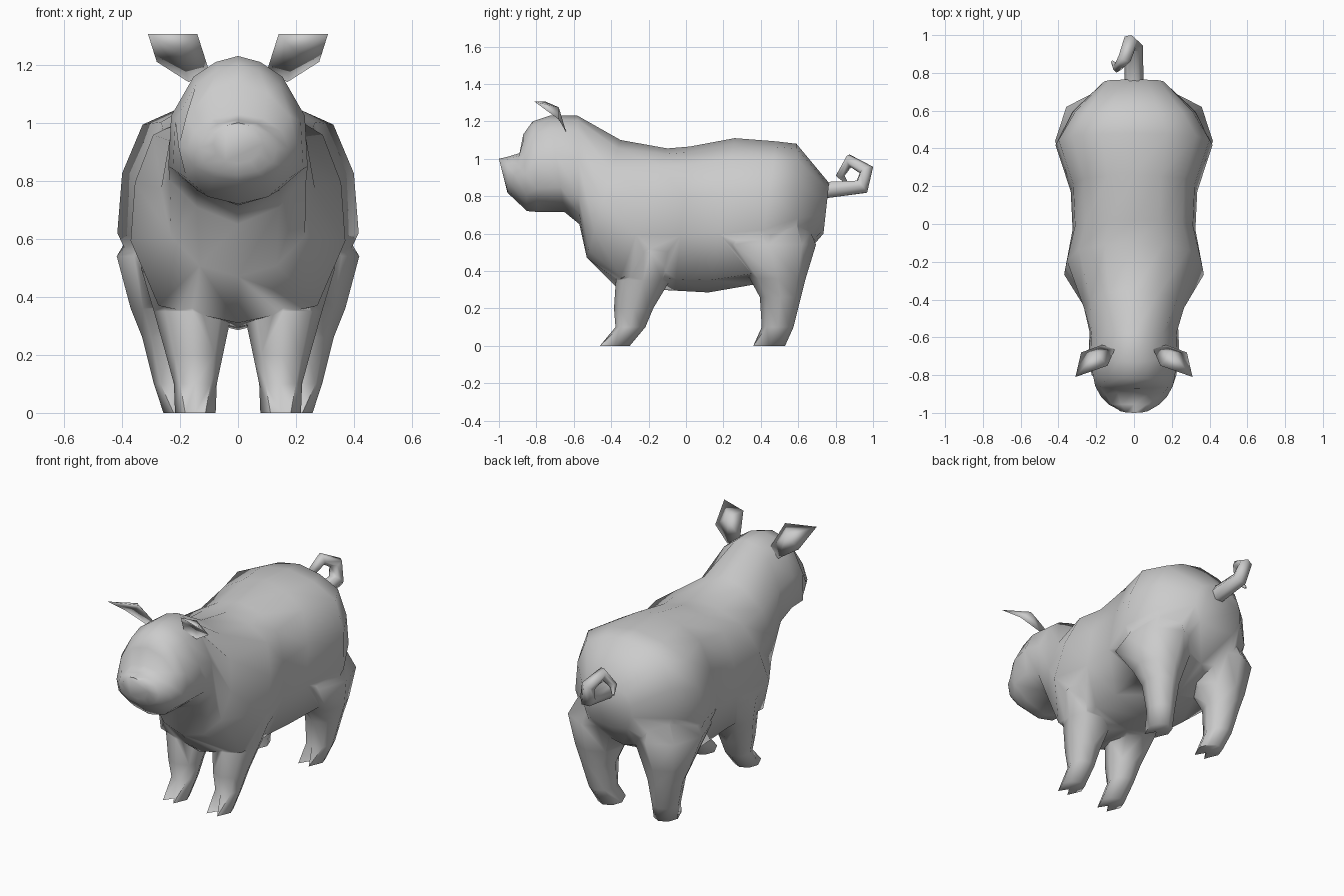
import bpy, bmesh
from math import sin, cos, pi

if "Cube" in bpy.data.objects:
    bpy.data.objects.remove(bpy.data.objects["Cube"])


def activate(ob):
    bpy.ops.object.select_all(action='DESELECT')
    ob.select_set(True)
    bpy.context.view_layer.objects.active = ob


def apply(ob, mod):
    activate(ob)
    bpy.ops.object.modifier_apply(modifier=mod)


def make_object(name, verts, faces, mirror=False):
    me = bpy.data.meshes.new(name)
    me.from_pydata(verts, [], faces)
    bm = bmesh.new()
    bm.from_mesh(me)
    bmesh.ops.recalc_face_normals(bm, faces=bm.faces)
    bm.to_mesh(me)
    bm.free()
    ob = bpy.data.objects.new(name, me)
    bpy.context.collection.objects.link(ob)
    if mirror:
        ob.modifiers.new("mirror", 'MIRROR')
        apply(ob, "mirror")
    return ob


def loft(name, rings, mirror=False):
    n = len(rings[0])
    faces = [(r * n + i, r * n + (i + 1) % n, (r + 1) * n + (i + 1) % n, (r + 1) * n + i)
             for r in range(len(rings) - 1) for i in range(n)]
    last = (len(rings) - 1) * n
    faces += [tuple(range(n)), tuple(range(last, last + n))]
    return make_object(name, [p for ring in rings for p in ring], faces, mirror)


# Half cross-sections from spine to belly: share of half width, share of height
ROUND = [(0, 1), (.5, .93), (.87, .74), (1, .48), (.87, .22), (.5, .06), (0, 0)]
HEAD = [(0, 1), (.32, .96), (.64, .86), (.96, .6), (1, .26), (.6, .1), (0, 0)]
TORSO = [(0, 1), (.42, .96), (.79, .87), (.96, .65), (1, .38), (.74, .08), (0, 0)]


def body_ring(yt, zt, yb, zb, w, profile):
    half = [(x * w, yb + (yt - yb) * s, zb + (zt - zb) * s) for x, s in profile]
    return half + [(-x, y, z) for x, y, z in half[-2:0:-1]]


def leg_ring(x, y, z, rx, ry, n=8):
    return [(x + rx * cos(2 * pi * i / n), y + ry * sin(2 * pi * i / n), z) for i in range(n)]


def hoof_ring(x, y, rx, ry):
    # Sole outline with a cleft between two forward toes
    ring = leg_ring(x, y, 0, rx, ry)
    ring[5] = (x - 0.5 * rx, y - ry, 0)
    ring[6] = (x, y - 0.3 * ry, 0)
    ring[7] = (x + 0.5 * rx, y - ry, 0)
    return ring


# Head and torso: top y/z, bottom y/z, half width, cross-section
sections = [
    (-1.00, 1.00, -0.965, 0.86, 0.085, ROUND),
    (-0.955, 1.01, -0.955, 0.82, 0.135, ROUND),
    (-0.89, 1.03, -0.935, 0.80, 0.175, ROUND),
    (-0.87, 1.13, -0.85, 0.72, 0.205, ROUND),
    (-0.82, 1.20, -0.79, 0.715, 0.225, HEAD),
    (-0.73, 1.23, -0.65, 0.715, 0.24, HEAD),
    (-0.58, 1.23, -0.57, 0.65, 0.235, HEAD),
    (-0.35, 1.10, -0.53, 0.47, 0.265, ROUND),
    (-0.10, 1.055, -0.37, 0.31, 0.37, TORSO),
    (0.02, 1.065, -0.06, 0.295, 0.325, TORSO),
    (0.26, 1.11, 0.12, 0.285, 0.335, TORSO),
    (0.48, 1.093, 0.38, 0.33, 0.416, TORSO),
    (0.59, 1.08, 0.60, 0.44, 0.325, TORSO),
    (0.765, 0.87, 0.735, 0.60, 0.165, TORSO),
]
body = loft("body_with_legs", [body_ring(*s) for s in sections])

# Legs: x, y, z, half width, half depth; then hoof x, y and half sizes
front = [(0.19, -0.19, 0.60, 0.10, 0.11), (0.195, -0.19, 0.50, 0.14, 0.17),
         (0.155, -0.23, 0.35, 0.135, 0.145), (0.15, -0.28, 0.20, 0.098, 0.105),
         (0.147, -0.297, 0.10, 0.074, 0.08)]
rear = [(0.19, 0.45, 0.72, 0.12, 0.17), (0.213, 0.44, 0.54, 0.205, 0.255),
        (0.225, 0.49, 0.36, 0.145, 0.15), (0.225, 0.505, 0.26, 0.105, 0.11),
        (0.212, 0.49, 0.10, 0.078, 0.085)]
for name, rings, hoof in (("front_legs", front, (0.147, -0.38, 0.07, 0.08)),
                          ("rear_legs", rear, (0.187, 0.445, 0.07, 0.085))):
    legs = loft(name, [leg_ring(*r) for r in rings] + [hoof_ring(*hoof)], True)
    # Merge the legs into the body skin
    m = body.modifiers.new("join", 'BOOLEAN')
    m.operation, m.solver, m.object = 'UNION', 'EXACT', legs
    apply(body, "join")
    bpy.data.objects.remove(legs)

# Cupped ears: five-sided rim with a hollow front and a bulged back
rim = [(0.10, -0.66, 1.18), (0.17, -0.64, 1.14), (0.28, -0.68, 1.21),
       (0.31, -0.81, 1.305), (0.14, -0.75, 1.305)]
ear_faces = [(i, (i + 1) % 5, c) for c in (5, 6) for i in range(5)]
ears = make_object("ears", rim + [(0.20, -0.695, 1.245), (0.20, -0.68, 1.275)], ear_faces, True)

# Curly tail
path = [(0, 0.72, 0.83, 1.1), (0, 0.94, 0.85, 1.0), (-0.02, 0.965, 0.94, 0.85),
        (-0.05, 0.875, 0.99, 0.75), (-0.09, 0.825, 0.91, 0.5), (-0.115, 0.86, 0.87, 0.15)]
cu = bpy.data.curves.new("tail", 'CURVE')
cu.dimensions = '3D'
cu.bevel_depth, cu.bevel_resolution, cu.use_fill_caps = 0.047, 1, True
sp = cu.splines.new('POLY')
sp.points.add(len(path) - 1)
for p, (x, y, z, r) in zip(sp.points, path):
    p.co, p.radius = (x, y, z, 1), r
tail = bpy.data.objects.new("tail", cu)
bpy.context.collection.objects.link(tail)
activate(tail)
bpy.ops.object.convert(target='MESH')
tail = bpy.context.view_layer.objects.active

for ob, angle in ((body, 1.3), (ears, pi), (tail, pi)):
    activate(ob)
    bpy.ops.object.shade_smooth_by_angle(angle=angle)
